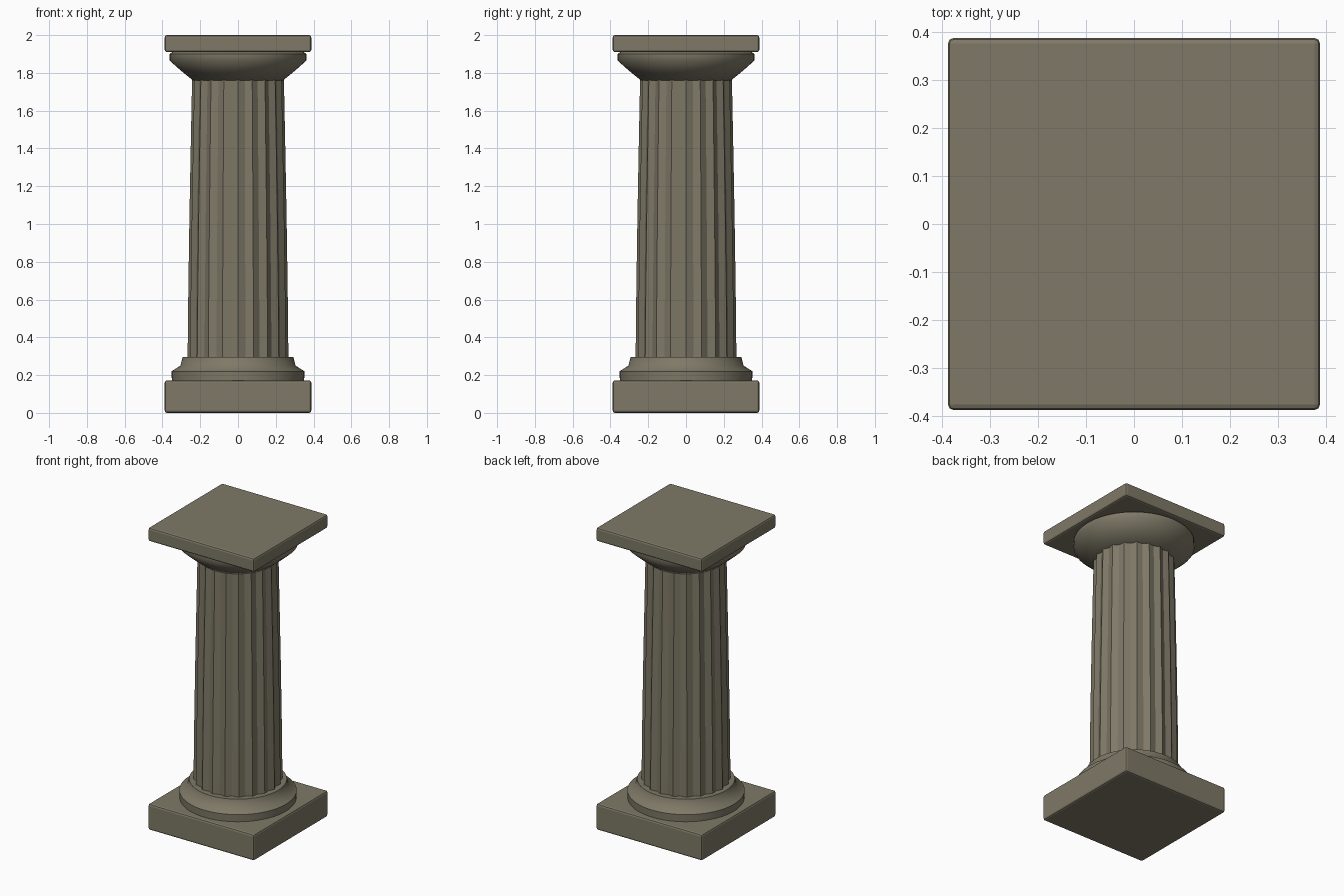
import bpy
import bmesh
from math import cos, sin, pi, radians

cube = bpy.data.objects.get("Cube")
if cube:
    bpy.data.objects.remove(cube)

stone = bpy.data.materials.new("warm grey stone")
stone.use_nodes = True
colour = (0.21, 0.19, 0.135, 1)
stone.diffuse_color = colour
bsdf = stone.node_tree.nodes["Principled BSDF"]
bsdf.inputs["Base Color"].default_value = colour
bsdf.inputs["Roughness"].default_value = 0.8


def make_object(name, bm, smooth_angle=None):
    bmesh.ops.recalc_face_normals(bm, faces=bm.faces)
    mesh = bpy.data.meshes.new(name)
    bm.to_mesh(mesh)
    bm.free()
    mesh.materials.append(stone)
    obj = bpy.data.objects.new(name, mesh)
    bpy.context.collection.objects.link(obj)
    if smooth_angle:
        bpy.ops.object.select_all(action='DESELECT')
        obj.select_set(True)
        bpy.context.view_layer.objects.active = obj
        bpy.ops.object.shade_smooth_by_angle(angle=radians(smooth_angle))
    return obj


def slab(name, half, low, high):
    """Square slab with softened edges."""
    bm = bmesh.new()
    bmesh.ops.create_cube(bm, size=1)
    for v in bm.verts:
        v.co = (v.co.x * 2 * half, v.co.y * 2 * half,
                (low + high) / 2 + v.co.z * (high - low))
    obj = make_object(name, bm)
    bevel = obj.modifiers.new("soft edges", 'BEVEL')
    bevel.width = 0.012
    bevel.segments = 2


def stack(name, profile, sides, valley=1.0, smooth_angle=None):
    """Closed stack of rings; every second vertex is pulled in by valley."""
    bm = bmesh.new()
    rings = []
    for r, z in profile:
        ring = []
        for i in range(sides):
            a = 2 * pi * i / sides
            rr = r * (valley if i % 2 else 1)
            ring.append(bm.verts.new((rr * cos(a), rr * sin(a), z)))
        rings.append(ring)
    for a, b in zip(rings, rings[1:]):
        for i in range(sides):
            j = (i + 1) % sides
            bm.faces.new((a[i], a[j], b[j], b[i]))
    bm.faces.new(rings[0])
    bm.faces.new(rings[-1])
    make_object(name, bm, smooth_angle)


# Square slabs at foot and top
slab("plinth", 0.388, 0, 0.172)
slab("abacus", 0.388, 1.91, 2)

# Round base moulding
stack("base_moulding",
      [(0.35, 0.165), (0.352, 0.22), (0.305, 0.25), (0.293, 0.295)],
      64, smooth_angle=50)

# Fluted shaft with a slight taper
stack("fluted_shaft",
      [(0.267, 0.28), (0.263, 0.65), (0.257, 1.05), (0.25, 1.42), (0.243, 1.77)],
      40, valley=0.94)

# Flaring capital
stack("capital",
      [(0.238, 1.76), (0.30, 1.81), (0.362, 1.865), (0.362, 1.9), (0.345, 1.912)],
      64, smooth_angle=50)
